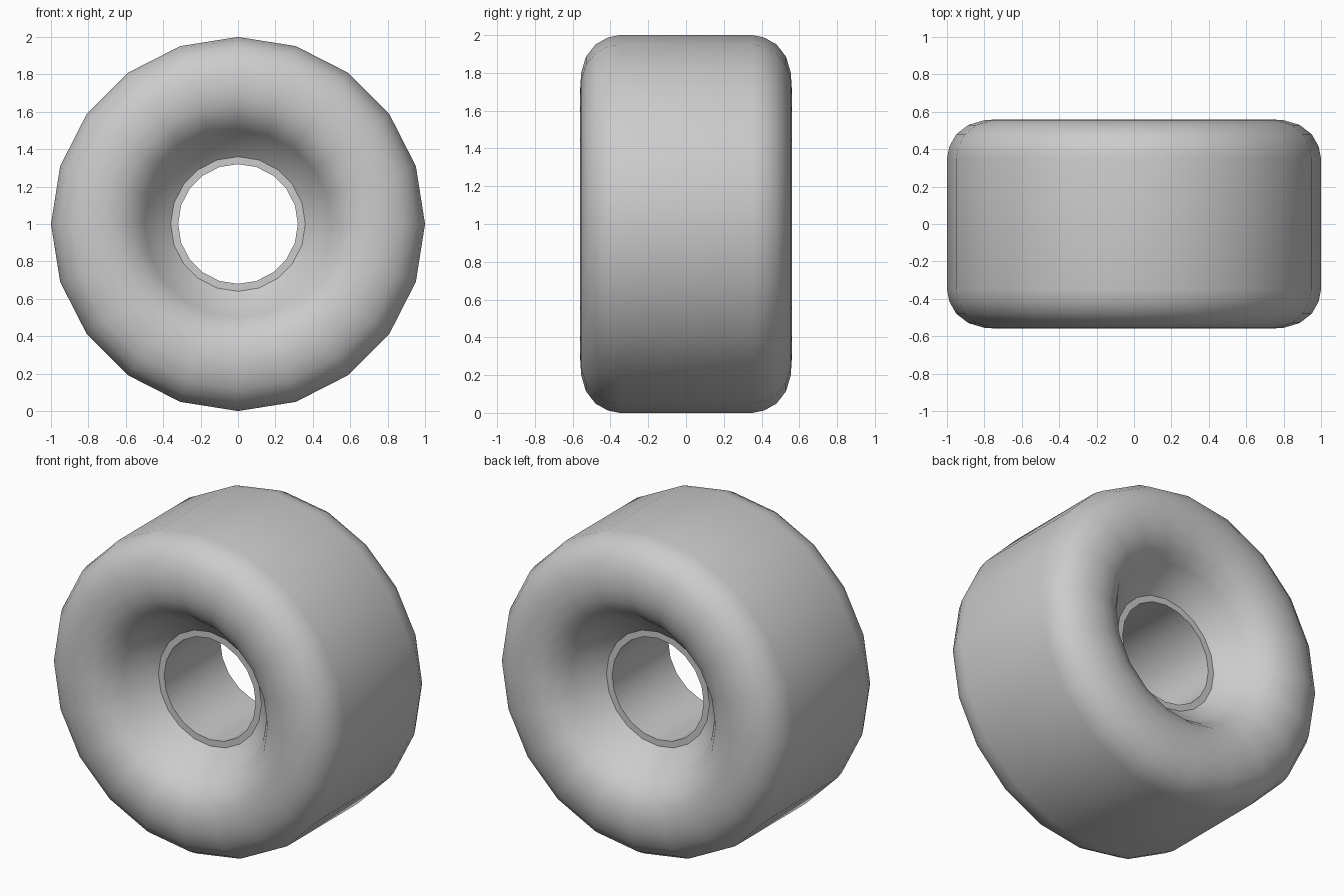
import bpy
import bmesh
from math import sin, cos, pi, radians

if "Cube" in bpy.data.objects:
    bpy.data.objects.remove(bpy.data.objects["Cube"])

SIDES = 20

# Half profile (radius, depth): tread edge, rounded shoulder, dished side, hub lip, bore
half = [(1.00, 0.35), (0.987, 0.415), (0.95, 0.48), (0.885, 0.53), (0.80, 0.555),
        (0.72, 0.56), (0.64, 0.545), (0.56, 0.505), (0.50, 0.43), (0.455, 0.36),
        (0.36, 0.28), (0.32, 0.28)]
profile = half + [(r, -y) for r, y in reversed(half)]


def revolve(name, profile, centre_z):
    """Sweep a closed profile around the y axis."""
    bm = bmesh.new()
    rings = []
    for i in range(SIDES):
        a = 2 * pi * i / SIDES
        rings.append([bm.verts.new((r * cos(a), y, r * sin(a))) for r, y in profile])
    n = len(profile)
    for i in range(SIDES):
        a, b = rings[i], rings[(i + 1) % SIDES]
        for j in range(n):
            k = (j + 1) % n
            bm.faces.new((a[j], a[k], b[k], b[j]))
    bmesh.ops.recalc_face_normals(bm, faces=bm.faces)
    mesh = bpy.data.meshes.new(name)
    bm.to_mesh(mesh)
    bm.free()
    obj = bpy.data.objects.new(name, mesh)
    obj.location.z = centre_z
    bpy.context.collection.objects.link(obj)
    return obj


# Wheel with a rounded tread, dished sides and a through bore
wheel = revolve("wheel", profile, 1.0)
bpy.context.view_layer.objects.active = wheel
wheel.select_set(True)
bpy.ops.object.shade_smooth_by_angle(angle=radians(32))
